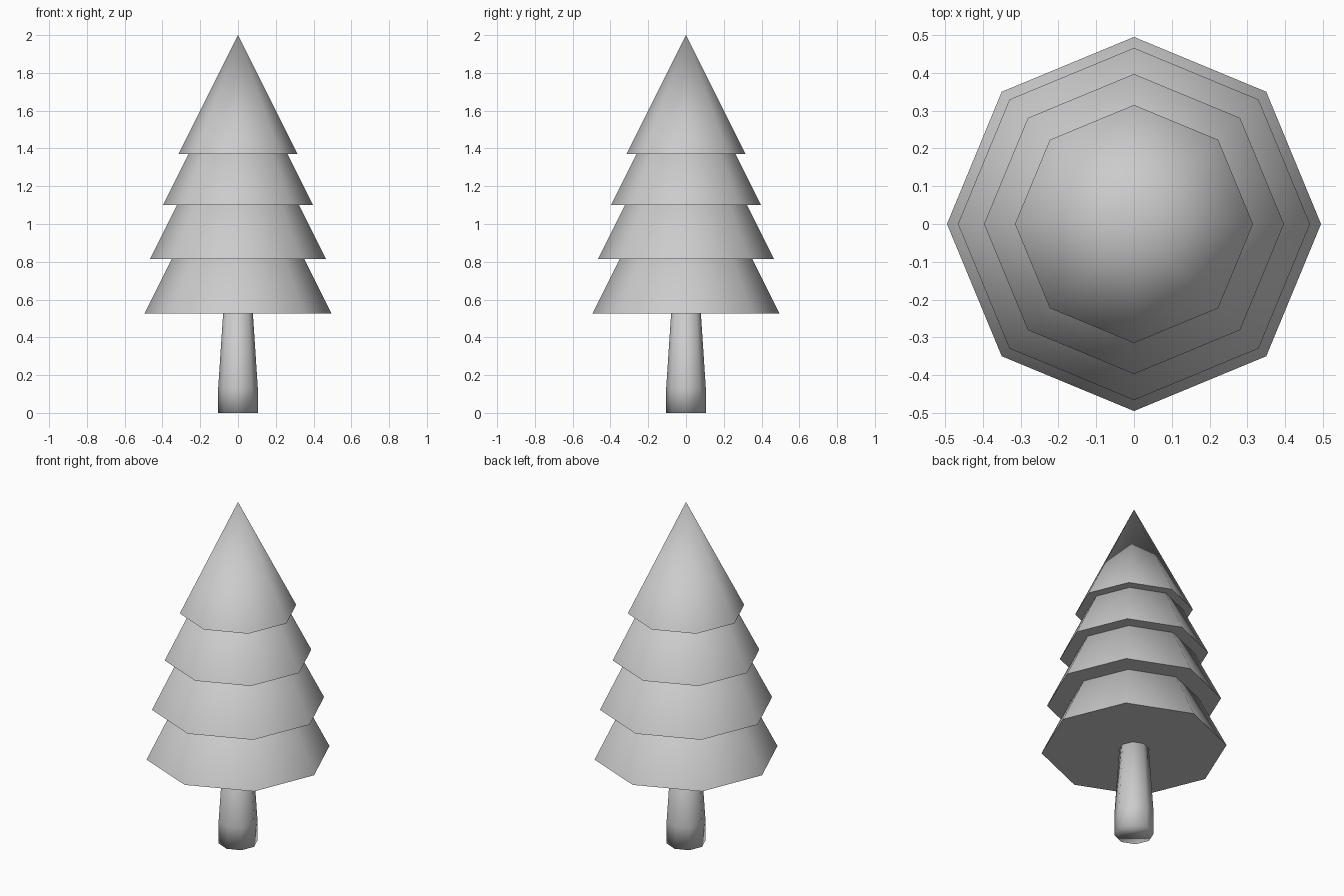
import bpy, bmesh
from math import cos, sin, tau

if "Cube" in bpy.data.objects:
    bpy.data.objects.remove(bpy.data.objects["Cube"])

SIDES = 8


def lathe(name, profile, sharp_base):
    """Closed eight-sided turned solid from (radius, z) rings; radius 0 is a tip."""
    bm = bmesh.new()
    rings = []
    for r, z in profile:
        if r == 0:
            rings.append([bm.verts.new((0, 0, z))] * SIDES)
        else:
            rings.append([bm.verts.new((r * cos(tau * i / SIDES), r * sin(tau * i / SIDES), z))
                          for i in range(SIDES)])
    for a, b in zip(rings, rings[1:]):
        for i in range(SIDES):
            j = (i + 1) % SIDES
            quad = [a[i], a[j], b[j], b[i]]
            bm.faces.new(list(dict.fromkeys(quad)))
    base = bm.faces.new(rings[0][::-1])
    if profile[-1][0] > 0:
        bm.faces.new(rings[-1])
    bmesh.ops.recalc_face_normals(bm, faces=bm.faces)
    for f in bm.faces:
        f.smooth = True
    if sharp_base:
        for e in base.edges:
            e.smooth = False
    mesh = bpy.data.meshes.new(name)
    bm.to_mesh(mesh)
    bm.free()
    obj = bpy.data.objects.new(name, mesh)
    bpy.context.collection.objects.link(obj)
    return obj


# Trunk: straight foot, then a slight taper up into the foliage
lathe("trunk", [(0.105, 0), (0.105, 0.13), (0.074, 0.6)], False)

# Foliage: overlapping cones of equal slope
tiers = [(0.495, 0.525), (0.466, 0.815), (0.397, 1.10), (0.315, 1.37)]
for n, (r, z) in enumerate(tiers, 1):
    lathe(f"foliage_tier_{n}", [(r, z), (0, z + 2 * r)], True)
